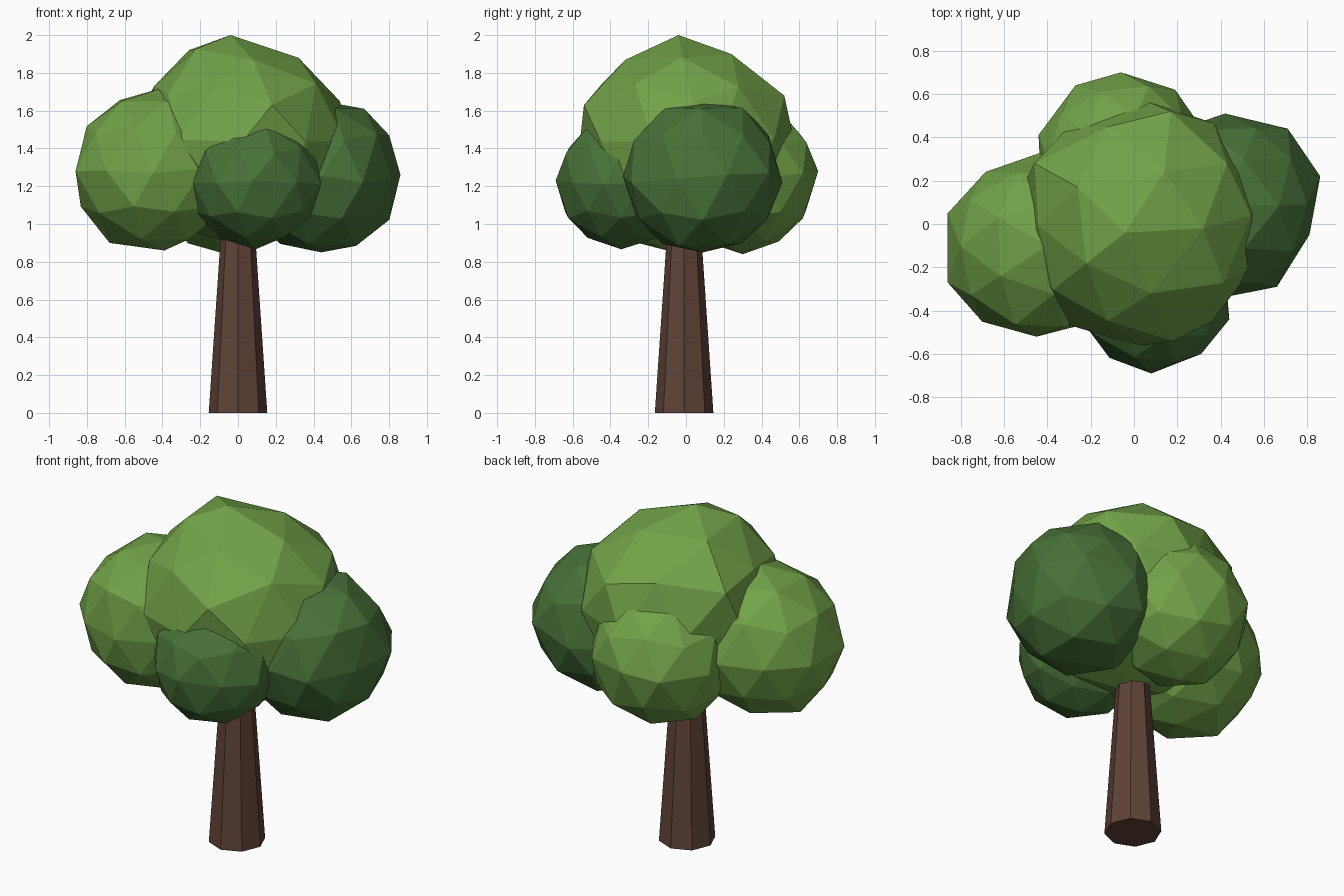
import bpy, bmesh, random
from mathutils import Vector

random.seed(4)
if "Cube" in bpy.data.objects:
    bpy.data.objects.remove(bpy.data.objects["Cube"], do_unlink=True)


def material(name, rgb):
    mat = bpy.data.materials.new(name)
    mat.use_nodes = True
    color = (*rgb, 1.0)
    mat.diffuse_color = color
    shader = mat.node_tree.nodes["Principled BSDF"]
    shader.inputs["Base Color"].default_value = color
    shader.inputs["Roughness"].default_value = 0.9
    return mat


light_green = material("light_leaf_green", (0.165, 0.36, 0.065))
dark_green = material("dark_leaf_green", (0.065, 0.17, 0.04))
brown = material("bark_brown", (0.115, 0.056, 0.039))


def add_object(name, bm, mat):
    mesh = bpy.data.meshes.new(name)
    bm.to_mesh(mesh)
    bm.free()
    mesh.materials.append(mat)
    obj = bpy.data.objects.new(name, mesh)
    bpy.context.collection.objects.link(obj)
    return obj


def leaf_clump(name, center, radius, mat, nudges=()):
    """Low-poly ball, slightly uneven, with a few corners pulled to set points."""
    bm = bmesh.new()
    bmesh.ops.create_icosphere(bm, subdivisions=2, radius=radius)
    bmesh.ops.translate(bm, verts=bm.verts, vec=center)
    pulled = {}
    for point in nudges:
        target = Vector(point)
        vert = min(bm.verts, key=lambda v: (v.co - target).length)
        pulled[vert] = target
    for vert in bm.verts:
        if vert in pulled:
            vert.co = pulled[vert]
        else:
            vert.co += Vector([random.uniform(-1, 1) for _ in range(3)]) * radius * 0.02
    return add_object(name, bm, mat)


# Trunk: tapered octagon running up into the leaves
bm = bmesh.new()
bmesh.ops.create_cone(bm, cap_ends=True, segments=8, radius1=0.155,
                      radius2=0.087, depth=1.0)
bmesh.ops.translate(bm, verts=bm.verts, vec=(0, -0.01, 0.5))
add_object("trunk", bm, brown)

# Crown: one large clump ringed by four smaller ones
leaf_clump("crown_top", (0.03, 0, 1.44), 0.565, light_green, [
    (-0.04, -0.04, 2.0), (0.32, -0.02, 1.88), (0.14, 0.24, 1.9),
    (-0.26, 0.17, 1.92), (0.08, -0.32, 1.87), (0.54, 0.04, 1.65),
    (0.17, 0.52, 1.68), (0.18, -0.54, 1.63), (-0.46, 0.28, 1.7)])
leaf_clump("crown_right", (-0.44, -0.11, 1.29), 0.43, light_green, [
    (-0.4, -0.1, 1.72), (-0.86, 0.05, 1.28), (-0.86, -0.27, 1.28),
    (-0.45, -0.52, 1.27), (-0.68, -0.11, 0.9), (-0.39, -0.1, 0.86)])
leaf_clump("crown_left", (0.44, 0.09, 1.25), 0.42, dark_green, [
    (0.86, 0.22, 1.26), (0.81, -0.05, 1.24), (0.71, 0.44, 1.27),
    (0.42, 0.51, 1.22), (0.66, -0.29, 1.22), (0.8, 0.09, 1.47),
    (0.44, 0.09, 0.85), (0.45, 0.09, 1.65)])
leaf_clump("crown_front", (0.09, -0.34, 1.22), 0.35, dark_green, [
    (0.08, -0.69, 1.23), (0.44, -0.44, 1.21), (0.31, -0.6, 1.22)])
leaf_clump("crown_back", (-0.05, 0.29, 1.25), 0.405, light_green, [
    (-0.06, 0.7, 1.28), (-0.06, 0.3, 0.84), (0.19, 0.62, 1.27),
    (-0.27, 0.64, 1.25)])
